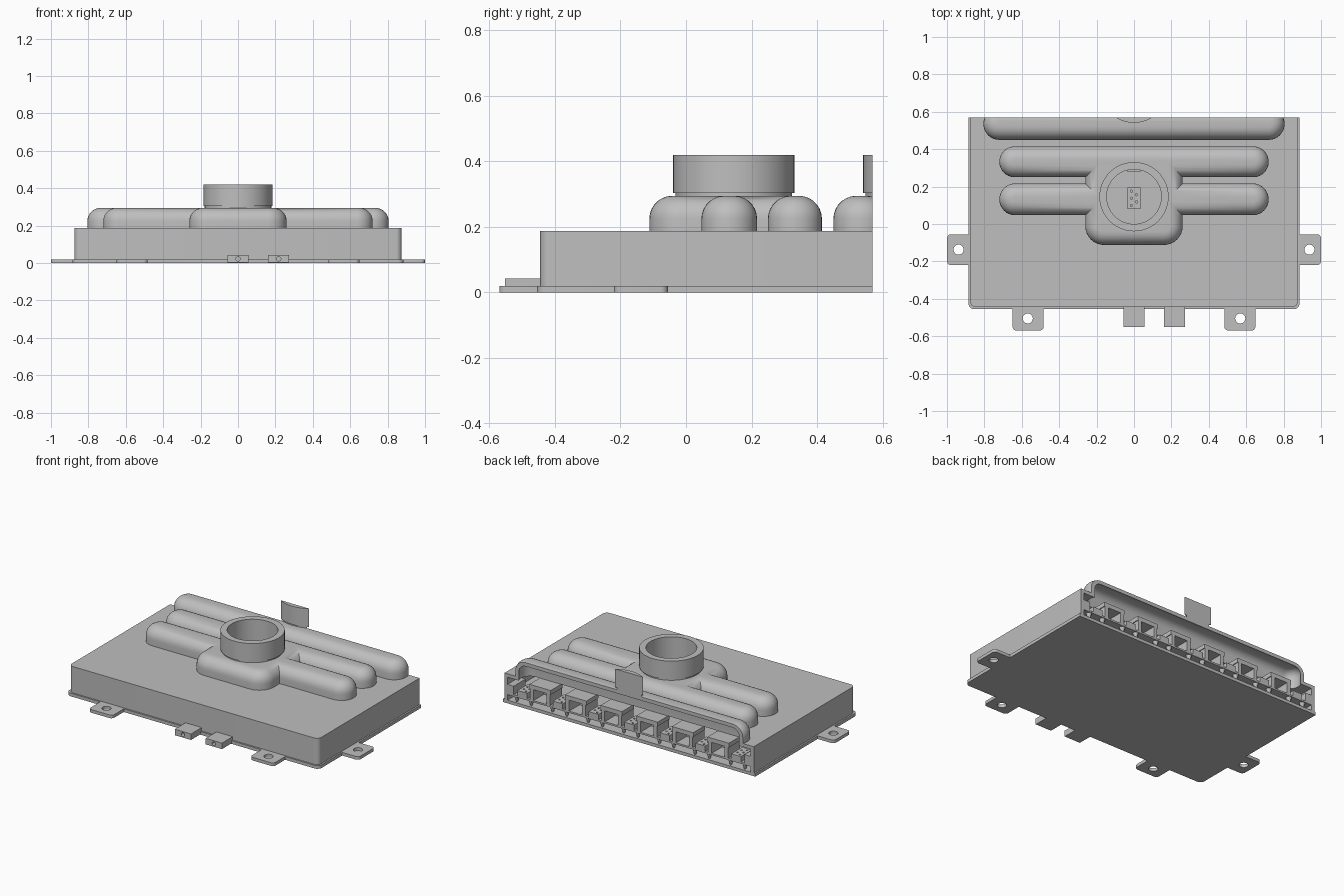
import bpy
import bmesh
from math import sin, cos, pi, radians
from mathutils import Vector

if "Cube" in bpy.data.objects:
    bpy.data.objects.remove(bpy.data.objects["Cube"], do_unlink=True)

grey = bpy.data.materials.new("plain grey")
grey.use_nodes = True
GREY = (0.52, 0.52, 0.52, 1)
grey.diffuse_color = GREY
grey.node_tree.nodes["Principled BSDF"].inputs["Base Color"].default_value = GREY

CUT = 0.57      # rear section plane
WALL = 0.022


def finish(name, bm):
    bmesh.ops.recalc_face_normals(bm, faces=bm.faces)
    mesh = bpy.data.meshes.new(name)
    bm.to_mesh(mesh)
    bm.free()
    obj = bpy.data.objects.new(name, mesh)
    bpy.context.collection.objects.link(obj)
    mesh.materials.append(grey)
    return obj


def outline(x0, x1, y0, y1, r, n=8):
    """Rounded rectangle, counter-clockwise."""
    corners = [(x1 - r, y1 - r), (x0 + r, y1 - r), (x0 + r, y0 + r), (x1 - r, y0 + r)]
    return [(cx + r * cos((q + i / n) * pi / 2), cy + r * sin((q + i / n) * pi / 2))
            for q, (cx, cy) in enumerate(corners) for i in range(n + 1)]


def slab(name, x0, x1, y0, y1, z0, z1, corner=0.02, fillet=0.0):
    """Rounded block with an optional rounded top edge."""
    steps = 7
    levels = [(0, z0)]
    if fillet:
        levels += [(fillet * (1 - cos(a)), z1 - fillet + fillet * sin(a))
                   for a in (i / steps * pi / 2 for i in range(steps + 1))]
    else:
        levels.append((0, z1))
    bm = bmesh.new()
    rings = []
    for d, z in levels:
        pts = outline(x0 + d, x1 - d, y0 + d, y1 - d, corner - d)
        rings.append([bm.verts.new((x, y, z)) for x, y in pts])
    for a, b in zip(rings, rings[1:]):
        for i in range(len(a)):
            j = (i + 1) % len(a)
            bm.faces.new((a[i], a[j], b[j], b[i]))
    bm.faces.new(rings[0][::-1])
    bm.faces.new(rings[-1])
    return finish(name, bm)


def box(name, x0, x1, y0, y1, z0, z1):
    bm = bmesh.new()
    bmesh.ops.create_cube(bm, size=1)
    for v in bm.verts:
        v.co = Vector(((x0 + x1) / 2 + v.co.x * (x1 - x0),
                       (y0 + y1) / 2 + v.co.y * (y1 - y0),
                       (z0 + z1) / 2 + v.co.z * (z1 - z0)))
    return finish(name, bm)


def cylinder(name, x, y, z0, z1, r, r2=None, n=64):
    bm = bmesh.new()
    bmesh.ops.create_cone(bm, cap_ends=True, segments=n, radius1=r,
                          radius2=r if r2 is None else r2, depth=z1 - z0)
    bmesh.ops.translate(bm, verts=bm.verts, vec=(x, y, (z0 + z1) / 2))
    return finish(name, bm)


def combine(obj, others, operation):
    """Apply a boolean with each helper, then discard the helpers."""
    for other in others:
        mod = obj.modifiers.new("cut", "BOOLEAN")
        mod.object, mod.operation, mod.solver = other, operation, "EXACT"
        other.hide_render = True
    graph = bpy.context.evaluated_depsgraph_get()
    graph.update()
    mesh = bpy.data.meshes.new_from_object(obj.evaluated_get(graph))
    obj.modifiers.clear()
    obj.data = mesh
    for other in others:
        bpy.data.objects.remove(other, do_unlink=True)


def smooth(obj):
    bpy.ops.object.select_all(action="DESELECT")
    obj.select_set(True)
    bpy.context.view_layer.objects.active = obj
    bpy.ops.object.shade_smooth_by_angle(angle=radians(30))


# Raised parts of the cover: half width, front, rear, corner, fillet
RAISED = [
    (0.72, 0.047, 0.217, 0.0845, 0.07),
    (0.72, 0.25, 0.415, 0.082, 0.07),
    (0.805, 0.45, 0.62, 0.0845, 0.07),
    (0.26, -0.112, 0.402, 0.1, 0.07),
]
OUTLET_Y = 0.146
REAR_OUTLET_Y = 0.726

# Hollow cover with ridges and outlet collars
cover = slab("cover", -0.875, 0.875, -0.445, 0.8, 0.02, 0.187, 0.03)
outer = [slab("raised", -w, w, a, b, 0.15, 0.295, c, f) for w, a, b, c, f in RAISED]
for y in (OUTLET_Y, REAR_OUTLET_Y):
    outer.append(cylinder("neck", 0, y, 0.28, 0.32, 0.178))
    outer.append(cylinder("collar", 0, y, 0.304, 0.42, 0.185))
combine(cover, outer, "UNION")
t = WALL
inner = [slab("cavity", -0.875 + t, 0.875 - t, -0.445 + t, 0.9, -0.05, 0.187 - t, 0.015)]
inner += [slab("hollow", t - w, w - t, a + t, b - t, 0.1, 0.295 - t, c - t, f - t)
          for w, a, b, c, f in RAISED]
inner += [cylinder("bore", 0, y, 0.2, 0.5, 0.146) for y in (OUTLET_Y, REAR_OUTLET_Y)]
inner.append(box("rear_cut", -2, 2, CUT, 2, -1, 1))
combine(cover, inner, "DIFFERENCE")
smooth(cover)

# Base plate with mounting ears and screw holes
base = slab("base_plate", -0.885, 0.885, -0.455, 0.8, 0, 0.02, 0.03)
ears, holes = [], []
for s in (-1, 1):
    ears.append(slab("side_ear", s * 0.92 - 0.08, s * 0.92 + 0.08, -0.22, -0.055, 0, 0.02, 0.022))
    ears.append(slab("front_ear", s * 0.566 - 0.083, s * 0.566 + 0.083, -0.57, -0.4, 0, 0.02, 0.022))
    holes.append(cylinder("hole", s * 0.938, -0.137, -0.1, 0.1, 0.027, n=32))
    holes.append(cylinder("hole", s * 0.568, -0.505, -0.1, 0.1, 0.027, n=32))
combine(base, ears, "UNION")
holes.append(box("rear_cut", -2, 2, CUT, 2, -1, 1))
combine(base, holes, "DIFFERENCE")
smooth(base)

# Front cable connectors, each with a round socket
for i, x in enumerate((0, 0.217)):
    plug = box(f"connector_{i + 1}", x - 0.057, x + 0.057, -0.552, -0.44, 0.004, 0.042)
    bore = cylinder("socket", 0, 0, -0.03, 0.03, 0.012, n=24)
    bore.rotation_euler.x = pi / 2
    bore.location = (x, -0.55, 0.023)
    combine(plug, [bore], "DIFFERENCE")
    smooth(plug)

# Inner board
box("inner_board", -0.855, 0.855, -0.425, CUT, 0.055, 0.066)


def sensor(name, x, y0, y1):
    """Small block with pin holes in its top."""
    block = box(name, x - 0.034, x + 0.034, y0, y1, 0.06, 0.1)
    dots = []
    for k in range(5):
        px = x + (0.014 if k % 2 else -0.014)
        py = y0 + (y1 - y0) * (k + 1) / 6
        dots.append(cylinder("dot", px, py, 0.085, 0.12, 0.006, n=12))
    combine(block, dots, "DIFFERENCE")


# Sensor and clip under the main outlet
sensor("outlet_sensor", 0, 0.08, 0.195)
box("outlet_clip", -0.036, 0.036, 0.277, 0.292, 0.06, 0.1)

# Row of sensors with tapered pins below, along the open rear
for k in range(-3, 4):
    x = k * 0.25
    sensor(f"rear_sensor_{k + 4}", x, 0.46, CUT)
    for s in (-1, 1):
        cylinder(f"pin_{k + 4}_{'left' if s > 0 else 'right'}",
                 x + s * 0.05, 0.55, 0.015, 0.058, 0.004, 0.018, 12)

# Stepped blocks between the sensors
for k in range(6):
    x = (k - 2.5) * 0.25
    box(f"block_top_{k + 1}", x - 0.075, x + 0.075, 0.45, CUT, 0.135, 0.162)
    for s in (-1, 1):
        box(f"block_leg_{k + 1}_{'left' if s > 0 else 'right'}",
            x + s * 0.058 - 0.012, x + s * 0.058 + 0.012, 0.45, CUT, 0.06, 0.138)
    box(f"block_back_{k + 1}", x - 0.07, x + 0.07, 0.45, 0.465, 0.06, 0.138)

# End brackets beside the side walls
for s in (-1, 1):
    box("left_bracket" if s > 0 else "right_bracket",
        s * 0.835 - 0.025, s * 0.835 + 0.025, 0.45, CUT, 0.06, 0.12)
